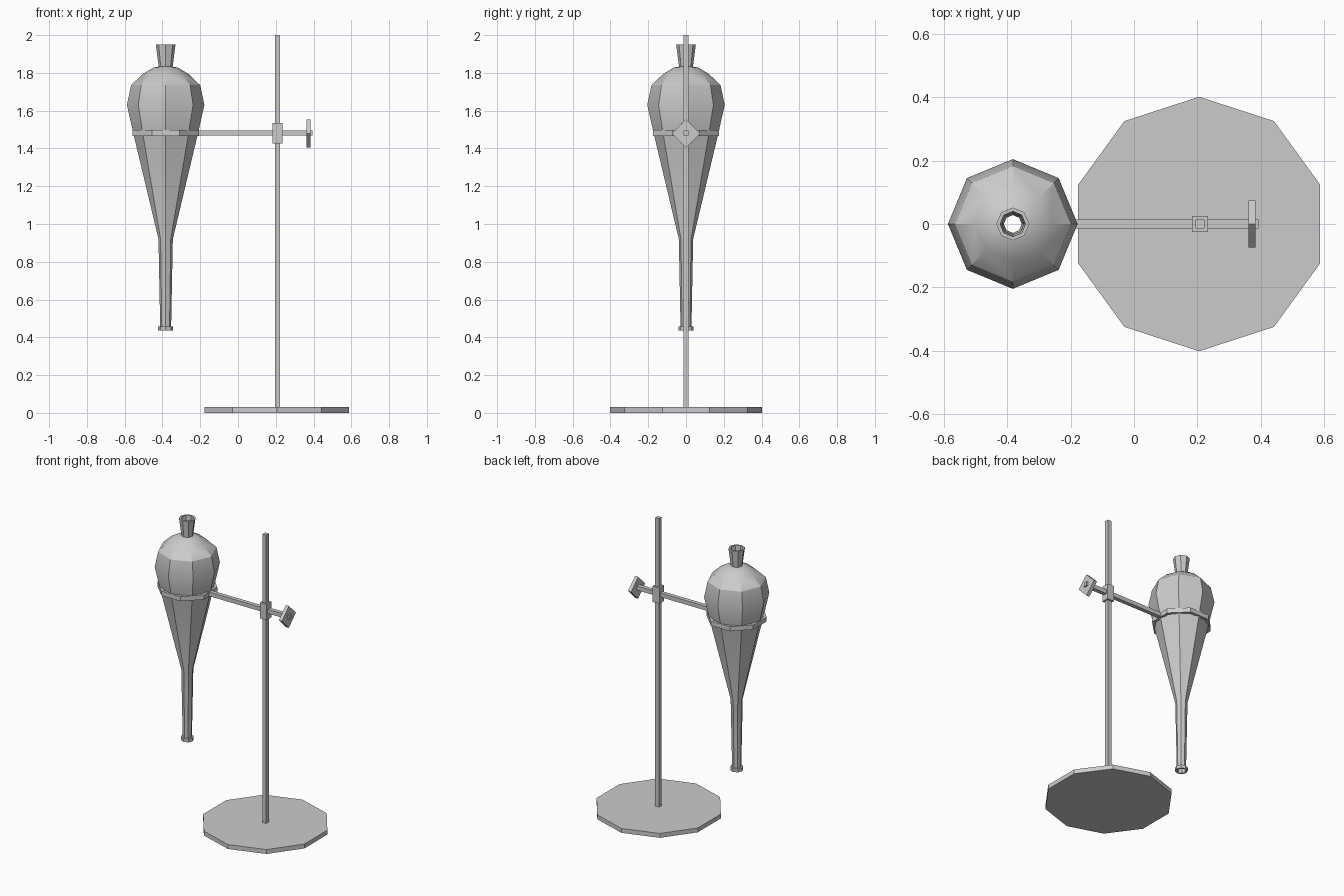
import bpy, bmesh, math
from math import cos, sin, pi, radians

if "Cube" in bpy.data.objects:
    bpy.data.objects.remove(bpy.data.objects["Cube"])

FX, PX, AZ = -0.383, 0.209, 1.482   # flask axis, pole axis, arm height


def finish(name, bm, loc, angle=30):
    bmesh.ops.remove_doubles(bm, verts=bm.verts, dist=1e-5)
    bmesh.ops.recalc_face_normals(bm, faces=bm.faces)
    me = bpy.data.meshes.new(name)
    bm.to_mesh(me)
    bm.free()
    ob = bpy.data.objects.new(name, me)
    ob.location = loc
    bpy.context.collection.objects.link(ob)
    bpy.ops.object.select_all(action='DESELECT')
    ob.select_set(True)
    bpy.context.view_layer.objects.active = ob
    bpy.ops.object.shade_smooth_by_angle(angle=radians(angle))
    return ob


def lathe(name, profile, sides, loc, turn=0.0, closed=False):
    """Revolve (radius, z) points about z."""
    bm = bmesh.new()
    rings = [[bm.verts.new((r * cos(turn + 2 * pi * i / sides),
                            r * sin(turn + 2 * pi * i / sides), z))
              for i in range(sides)] for r, z in profile]
    if closed:
        rings.append(rings[0])
    for a, b in zip(rings, rings[1:]):
        for i in range(sides):
            j = (i + 1) % sides
            bm.faces.new((a[i], a[j], b[j], b[i]))
    return finish(name, bm, loc)


def box(name, size, loc, rot_x=0.0):
    bm = bmesh.new()
    bmesh.ops.create_cube(bm, size=1)
    bmesh.ops.scale(bm, vec=size, verts=bm.verts)
    ob = finish(name, bm, loc)
    ob.rotation_euler.x = rot_x
    return ob


# Base: flat ten-sided plate
bm = bmesh.new()
bmesh.ops.create_cone(bm, cap_ends=True, segments=10, radius1=0.402,
                      radius2=0.402, depth=0.03)
base = finish("base", bm, (PX - 0.003, 0, 0.015))
if abs(max(v.co.y for v in base.data.vertices) - 0.402) > 0.001:
    base.rotation_euler.z = pi / 10

# Upright pole, clamp block, arm and diamond-shaped knob
box("pole", (0.028, 0.028, 1.98), (PX, 0, 1.01))
box("clamp_block", (0.051, 0.051, 0.107), (PX, 0, AZ - 0.002))
box("support_arm", (0.605, 0.028, 0.028), (0.0915, 0, AZ))
box("clamp_knob", (0.023, 0.106, 0.106), (0.373, 0, AZ - 0.003), pi / 4)

# Holding ring
lathe("support_ring", [(0.19, 1.467), (0.19, 1.498), (0.17, 1.498),
                       (0.17, 1.467)], 8, (FX, 0, 0), pi / 8, True)

# Flask: open neck, bulb, long taper, stem and bottom lip
lathe("flask", [(0.034, 1.835), (0.040, 1.95), (0.052, 1.95), (0.037, 1.833),
                (0.065, 1.828), (0.12, 1.795), (0.183, 1.735), (0.205, 1.63),
                (0.172, 1.483), (0.038, 0.92), (0.029, 0.458),
                (0.040, 0.458), (0.040, 0.435), (0.028, 0.435),
                (0.028, 0.458)], 8, (FX, 0, 0))
